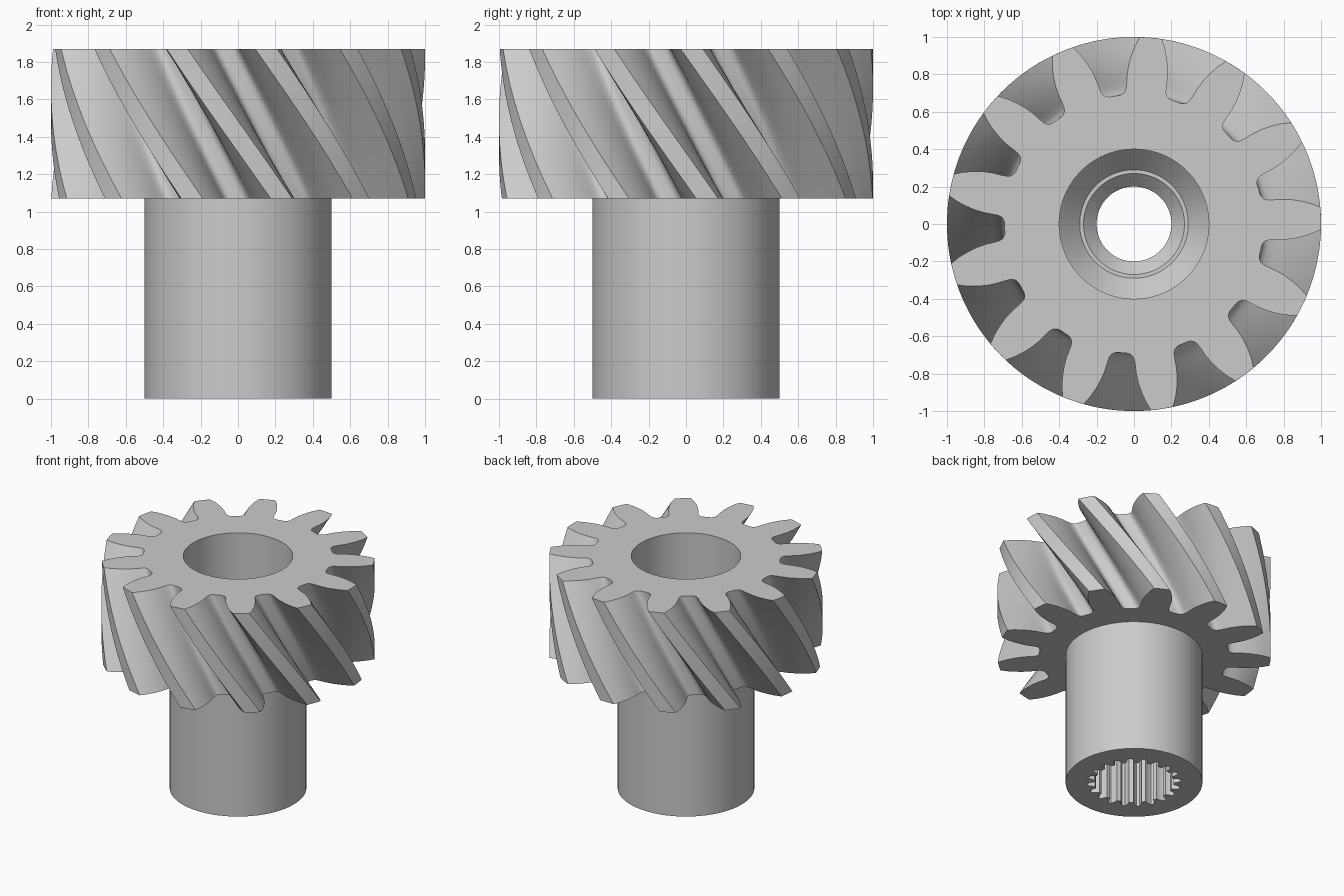
import bpy, bmesh, math

TEETH, TWIST, PHASE = 13, math.radians(32.5), math.radians(84.8)
BOTTOM, TOP, LAYERS = 1.07, 1.87, 20

old = bpy.data.objects.get("Cube")
if old:
    bpy.data.objects.remove(old)

steel = bpy.data.materials.new("grey steel")
steel.use_nodes = True
steel.diffuse_color = (0.6, 0.6, 0.6, 1)
steel.node_tree.nodes["Principled BSDF"].inputs["Base Color"].default_value = (0.6, 0.6, 0.6, 1)


def repeat_profile(half, count):
    """Mirror (radius, degrees from tooth centre) points and repeat them round a circle."""
    tooth = [(r, -a) for r, a in reversed(half)] + [(r, a) for r, a in half if a > 0]
    step = math.tau / count
    return [(r, i * step + math.radians(a)) for i in range(count) for r, a in tooth]


def ring(profile, z, radius=None, turn=0):
    """One closed loop of points; a given radius makes it a plain circle."""
    return [((radius or r) * math.cos(a + turn), (radius or r) * math.sin(a + turn), z)
            for r, a in profile]


def loft(name, rings):
    """Skin neighbouring loops with quads."""
    bm = bmesh.new()
    loops = [[bm.verts.new(p) for p in loop] for loop in rings]
    for low, high in zip(loops, loops[1:]):
        n = len(low)
        for i in range(n):
            j = (i + 1) % n
            bm.faces.new((low[i], low[j], high[j], high[i]))
    mesh = bpy.data.meshes.new(name)
    bm.to_mesh(mesh)
    bm.free()
    mesh.materials.append(steel)
    obj = bpy.data.objects.new(name, mesh)
    bpy.context.collection.objects.link(obj)
    bpy.ops.object.select_all(action="DESELECT")
    obj.select_set(True)
    bpy.context.view_layer.objects.active = obj
    bpy.ops.object.shade_smooth_by_angle(angle=math.radians(32))
    return obj


# Helical gear head with its stepped bore
half_tooth = [(1, 0), (1, 3.4), (0.95, 4.9), (0.9, 6.1), (0.85, 7.1), (0.8, 7.8), (0.76, 8.1),
              (0.725, 8.5), (0.707, 9.2), (0.697, 10.3), (0.692, 11.6), (0.692, 13.5)]
gear = repeat_profile(half_tooth, TEETH)
rings = [ring(gear, BOTTOM, 0.5, PHASE + TWIST)]
for k in range(LAYERS + 1):
    t = k / LAYERS
    rings.append(ring(gear, BOTTOM + (TOP - BOTTOM) * t, turn=PHASE + TWIST * (1 - t)))
bore = [(0.4, TOP), (0.4, 1.34), (0.29, 1.22), (0.27, 1.22), (0.2, 1.15), (0.2, BOTTOM)]
rings += [ring(gear, z, r, PHASE) for r, z in bore]
loft("helical_gear", rings)

# Shaft with an internal spline opening at the bottom
half_spline = [(0.29, 0), (0.29, 3.0), (0.315, 4.2), (0.335, 6.0), (0.345, 7.2), (0.345, 8.6)]
spline = repeat_profile(half_spline, 20)
loft("splined_shaft", [
    ring(spline, BOTTOM, 0.2),
    ring(spline, 0.8, 0.2),
    ring(spline, 0.8),
    ring(spline, 0),
    ring(spline, 0, 0.5),
    ring(spline, BOTTOM, 0.5),
])
